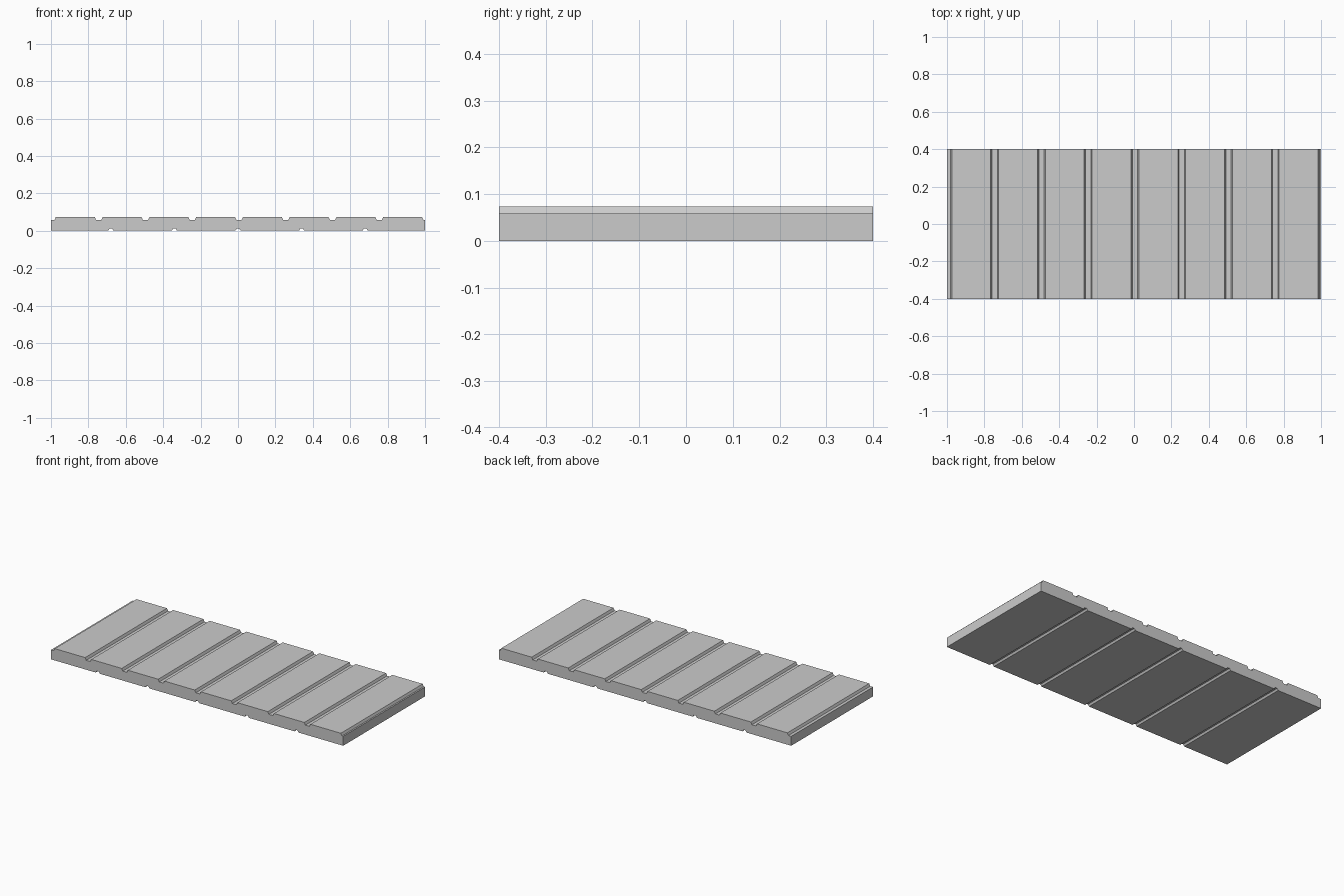
import bpy, bmesh

if "Cube" in bpy.data.objects:
    bpy.data.objects.remove(bpy.data.objects["Cube"])

HALF_DEPTH, TOP, FLOOR, NOTCH = 0.4, 0.073, 0.058, 0.011

# underside: shallow grooves, left to right
profile = [(-1.0, 0.0)]
for k in range(-2, 3):
    c = 0.34 * k
    profile += [(c - 0.014, 0), (c - 0.007, NOTCH), (c + 0.007, NOTCH), (c + 0.014, 0)]
profile += [(1.0, 0.0), (1.0, FLOOR)]

# top side: partial groove at each end, full grooves between, right to left
profile += [(0.991, FLOOR), (0.984, TOP)]
for k in range(3, -4, -1):
    c = 0.005 + 0.25 * k
    profile += [(c + 0.021, TOP), (c + 0.014, FLOOR), (c - 0.014, FLOOR), (c - 0.021, TOP)]
profile += [(-0.974, TOP), (-0.981, FLOOR), (-1.0, FLOOR)]

# extrude the cross-section along y
bm = bmesh.new()
face = bm.faces.new([bm.verts.new((x, -HALF_DEPTH, z)) for x, z in profile])
out = bmesh.ops.extrude_face_region(bm, geom=[face], use_keep_orig=True)
moved = [g for g in out["geom"] if isinstance(g, bmesh.types.BMVert)]
bmesh.ops.translate(bm, verts=moved, vec=(0, 2 * HALF_DEPTH, 0))
bmesh.ops.recalc_face_normals(bm, faces=bm.faces)

mesh = bpy.data.meshes.new("grooved_slab")
bm.to_mesh(mesh)
bm.free()
bpy.context.collection.objects.link(bpy.data.objects.new("grooved_slab", mesh))
